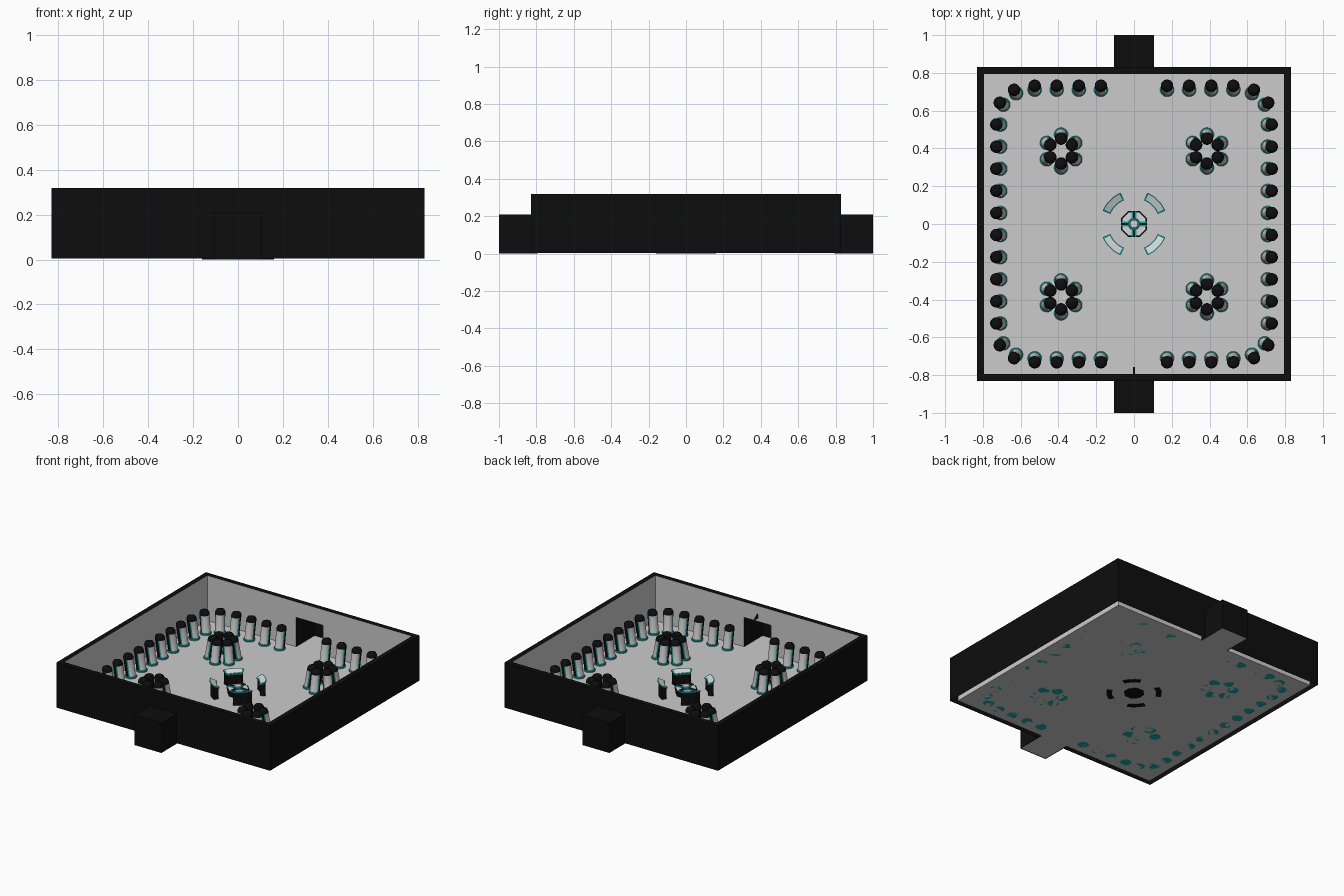
import bpy, bmesh, math
from math import cos, sin, pi, radians
from mathutils import Vector

if "Cube" in bpy.data.objects:
    bpy.data.objects.remove(bpy.data.objects["Cube"])


def mat(name, r, g, b):
    m = bpy.data.materials.new(name)
    m.diffuse_color = (r, g, b, 1)
    m.use_nodes = True
    m.node_tree.nodes["Principled BSDF"].inputs["Base Color"].default_value = m.diffuse_color
    return m


BLACK = mat("black", 0.004, 0.004, 0.004)
GREY = mat("light_grey", 0.60, 0.60, 0.60)
TEAL = mat("teal", 0.01, 0.36, 0.36)
WHITE = mat("pale_panel", 0.68, 0.68, 0.68)
MATS = [BLACK, GREY, TEAL, WHITE]


def finish(name, bm, normals=True):
    if normals:
        bmesh.ops.recalc_face_normals(bm, faces=bm.faces)
    me = bpy.data.meshes.new(name)
    bm.to_mesh(me)
    bm.free()
    for m in MATS:
        me.materials.append(m)
    ob = bpy.data.objects.new(name, me)
    bpy.context.collection.objects.link(ob)
    return ob


def face(bm, pts, mi):
    f = bm.faces.new([bm.verts.new(p) for p in pts])
    f.material_index = mi


def facing(bm, pts, n, mi):
    """Polygon wound so that its normal points along n."""
    p = [Vector(q) for q in pts]
    if (p[1] - p[0]).cross(p[2] - p[1]).dot(Vector(n)) < 0:
        p.reverse()
    face(bm, p, mi)


def loft(bm, rings, mi):
    """Closed skin through equal-length rings; mi(level, side) gives the colour."""
    vs = [[bm.verts.new(p) for p in r] for r in rings]
    n = len(vs[0])
    for k in range(len(vs) - 1):
        for i in range(n):
            j = (i + 1) % n
            bm.faces.new((vs[k][i], vs[k][j], vs[k + 1][j], vs[k + 1][i])).material_index = mi(k, i)
    bm.faces.new(vs[0][::-1]).material_index = mi(0, 0)
    bm.faces.new(vs[-1]).material_index = mi(len(vs) - 2, 0)


Z0, H, OUT, INN, DOOR, DH = 0.004, 0.32, 0.83, 0.795, 0.105, 0.21

# floor with two doorway tongues
bm = bmesh.new()
facing(bm, [(-INN, -INN, Z0), (INN, -INN, Z0), (INN, INN, Z0), (-INN, INN, Z0)], (0, 0, 1), 1)
for s in (-1, 1):
    facing(bm, [(-DOOR, s * INN, Z0), (DOOR, s * INN, Z0), (DOOR, s, Z0), (-DOOR, s, Z0)], (0, 0, 1), 1)
finish("floor", bm, False)

# hollow walls: black outside and top, grey inside, cut for the doorways
bm = bmesh.new()
for s in (-1, 1):
    for d, mi, n in ((OUT, 0, s), (INN, 1, -s)):
        facing(bm, [(s * d, -d, Z0), (s * d, d, Z0), (s * d, d, H), (s * d, -d, H)], (n, 0, 0), mi)
        for a, b, z in ((-d, -DOOR, Z0), (DOOR, d, Z0), (-DOOR, DOOR, DH)):
            facing(bm, [(a, s * d, z), (b, s * d, z), (b, s * d, H), (a, s * d, H)], (0, n, 0), mi)
    facing(bm, [(s * OUT, -OUT, H), (s * OUT, OUT, H), (s * INN, INN, H), (s * INN, -INN, H)], (0, 0, 1), 0)
    facing(bm, [(-OUT, s * OUT, H), (OUT, s * OUT, H), (INN, s * INN, H), (-INN, s * INN, H)], (0, 0, 1), 0)
finish("walls", bm, False)

# doorway alcoves
for s, name in ((-1, "front_alcove"), (1, "back_alcove")):
    bm = bmesh.new()
    for x in (-DOOR, DOOR):
        facing(bm, [(x, s * INN, 0), (x, s, 0), (x, s, DH), (x, s * INN, DH)], (x, 0, 0), 0)
    facing(bm, [(-DOOR, s, 0), (DOOR, s, 0), (DOOR, s, DH), (-DOOR, s, DH)], (0, s, 0), 0)
    facing(bm, [(-DOOR, s * INN, DH), (DOOR, s * INN, DH), (DOOR, s, DH), (-DOOR, s, DH)], (0, 0, 1), 0)
    finish(name, bm, False)

# small fin above the front doorway
bm = bmesh.new()
loft(bm, [[(x, -INN, 0.235), (x, -0.757, 0.235), (x, -INN, 0.262)] for x in (-0.004, 0.004)], lambda k, i: 0)
finish("door_fin", bm)

# leaning pod: front faces +x, teal foot, pale front, black back and dome
N = 24


def circle(cx, r, z, n=N):
    return [(cx + r * cos(2 * pi * (i + 0.5) / n), r * sin(2 * pi * (i + 0.5) / n), z) for i in range(n)]


def pod_colour(k, i):
    a = abs((i + 1 + N // 2) % N - N // 2)
    if k >= 1:
        return 0
    return 3 if a <= 4 else 2 if a == 5 else 0


bm = bmesh.new()
loft(bm, [circle(0.009, 0.037, 0), circle(0.009, 0.037, 0.008), circle(0.009, 0.033, 0.012)],
     lambda k, i: 2)
loft(bm, [circle(0.008, 0.032, 0.010), circle(-0.011, 0.032, 0.125), circle(-0.012, 0.033, 0.126),
          circle(-0.013, 0.032, 0.140), circle(-0.014, 0.026, 0.151), circle(-0.014, 0.013, 0.157)], pod_colour)
pod = finish("pod", bm)
pod.data.shade_smooth()
bpy.context.view_layer.objects.active = pod
pod.select_set(True)
bpy.ops.object.shade_smooth_by_angle(angle=radians(40))

places = []
for sx in (-1, 1):
    for sy in (-1, 1):
        for k in range(4):                                   # front and back rows
            places.append((sx * (0.175 + 0.117 * k), sy * 0.72, -sy * pi / 2))
        for k in range(5):                                   # side rows
            places.append((sx * 0.717, sy * (0.0585 + 0.117 * k), 0 if sx < 0 else pi))
        for x, y, t in ((0.629, 0.70, 60), (0.70, 0.636, 30)):   # corners
            places.append((sx * x, sy * y, math.atan2(-sy * sin(radians(t)), -sx * cos(radians(t)))))
        for k in range(6):                                   # ring of six, leaning inwards
            a = radians(30 + 60 * k)
            places.append((sx * 0.386 + 0.078 * cos(a), sy * 0.386 + 0.078 * sin(a), a))
for n, (x, y, a) in enumerate(places):
    ob = pod if n == 0 else bpy.data.objects.new("pod", pod.data)
    if n:
        bpy.context.collection.objects.link(ob)
    ob.location = (x, y, Z0)
    ob.rotation_euler.z = a


# curved desks around the centre
def arc(r0, r1, a0, a1, z0, z1, n=3):
    ang = [radians(a0 + (a1 - a0) * i / n) for i in range(n + 1)]
    return ([(r0 * cos(a), r0 * sin(a), z0) for a in ang]
            + [(r1 * cos(a), r1 * sin(a), z1) for a in reversed(ang)])


for q in range(4):
    o = 90 * q
    bm = bmesh.new()
    loft(bm, [arc(0.142, 0.176, o + 25, o + 65, 0, 0), arc(0.142, 0.176, o + 25, o + 65, 0.078, 0.094)],
         lambda k, i: 0)
    loft(bm, [arc(0.137, 0.181, o + 23, o + 67, 0.077, 0.095), arc(0.137, 0.181, o + 23, o + 67, 0.084, 0.102)],
         lambda k, i: 2)
    loft(bm, [arc(0.143, 0.175, o + 26, o + 64, 0.084, 0.099), arc(0.143, 0.175, o + 26, o + 64, 0.088, 0.1015)],
         lambda k, i: 3)
    finish("desk", bm)

# central eight-sided console with cross arms and hub
bm = bmesh.new()
loft(bm, [circle(0, 0.066, 0, 8), circle(0, 0.075, 0.045, 8), circle(0, 0.069, 0.045, 8)], lambda k, i: 0)
loft(bm, [circle(0, 0.069, 0.044, 8), circle(0, 0.067, 0.047, 8)], lambda k, i: 3)
for q in range(4):
    a = q * pi / 2

    def bar(w, x0, x1, z):
        return [(x * cos(a) - y * sin(a), x * sin(a) + y * cos(a), z)
                for x, y in ((x0, -w), (x1, -w), (x1, w), (x0, w))]
    loft(bm, [bar(0.013, 0.01, 0.07, 0.044), bar(0.013, 0.01, 0.07, 0.052)], lambda k, i: 2)
    loft(bm, [bar(0.005, 0.01, 0.068, 0.052), bar(0.005, 0.01, 0.068, 0.054)], lambda k, i: 0)
loft(bm, [circle(0, 0.031, 0.044, 16), circle(0, 0.029, 0.060, 16)], lambda k, i: 2)
loft(bm, [circle(0, 0.022, 0.060, 16), circle(0, 0.020, 0.064, 16)], lambda k, i: 3)
finish("centre_console", bm)
